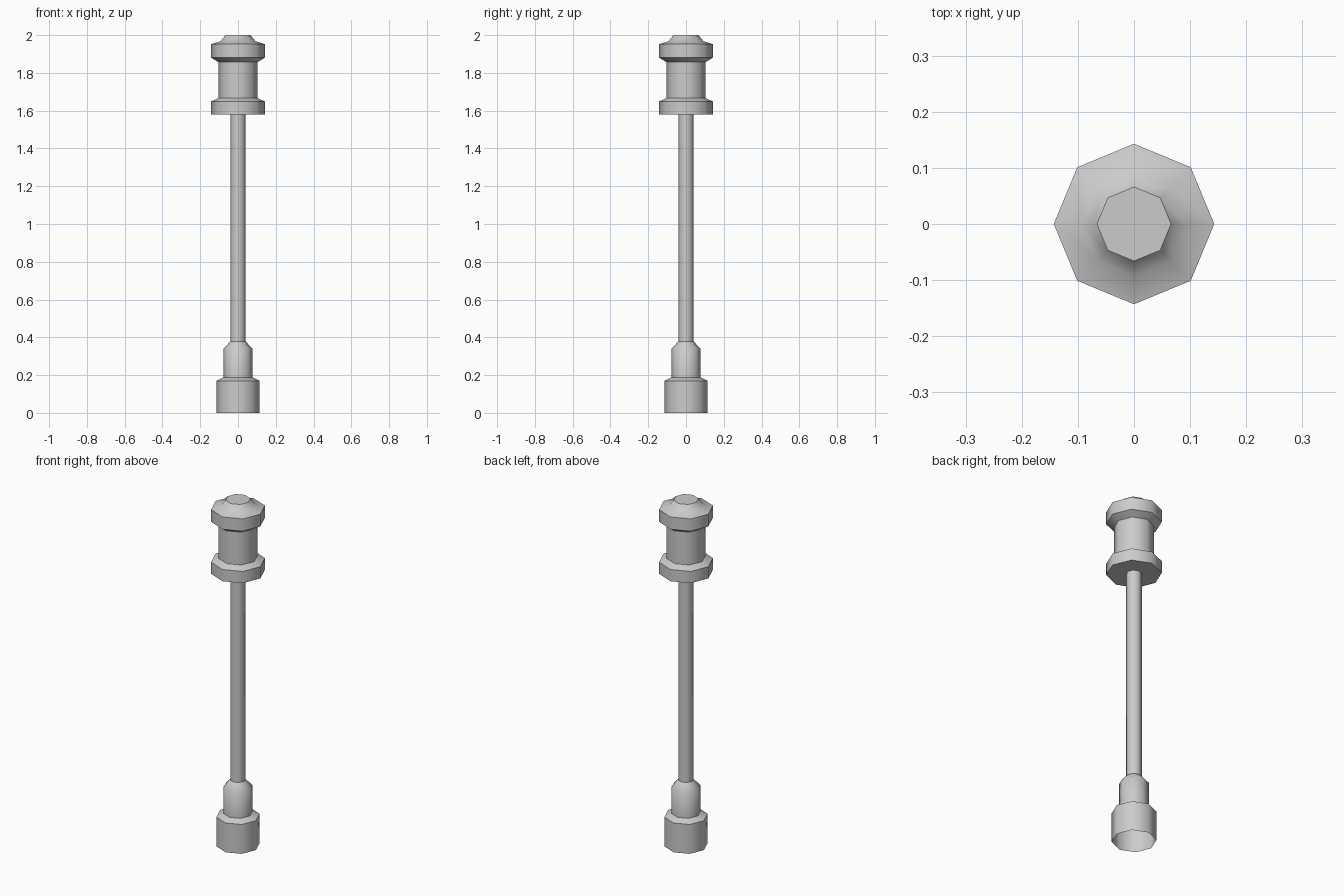
import bpy, bmesh
from math import cos, sin, pi, radians

if "Cube" in bpy.data.objects:
    bpy.data.objects.remove(bpy.data.objects["Cube"])

SIDES = 8


def lathe(name, profile, cap_top=False):
    """Turn a (radius, height) profile into an eight-sided solid."""
    bm = bmesh.new()
    rings = [[bm.verts.new((r * cos(2 * pi * i / SIDES), r * sin(2 * pi * i / SIDES), z))
              for i in range(SIDES)] for r, z in profile]
    for low, high in zip(rings, rings[1:]):
        for i in range(SIDES):
            j = (i + 1) % SIDES
            bm.faces.new((low[i], low[j], high[j], high[i]))
    if cap_top:
        bm.faces.new(rings[-1])
    mesh = bpy.data.meshes.new(name)
    bm.to_mesh(mesh)
    bm.free()
    obj = bpy.data.objects.new(name, mesh)
    bpy.context.collection.objects.link(obj)
    bpy.ops.object.select_all(action='DESELECT')
    obj.select_set(True)
    bpy.context.view_layer.objects.active = obj
    bpy.ops.object.shade_smooth_by_angle(angle=radians(46))
    return obj


# stepped foot, open underneath
lathe("base", [(0.115, 0), (0.115, 0.17), (0.077, 0.188), (0.077, 0.34), (0.04, 0.378)])

# slim post
lathe("pole", [(0.04, 0.378), (0.04, 1.58)])

# lamp head: lower collar, body, upper collar and small cap
lathe("lamp_head", [(0.04, 1.58), (0.143, 1.58), (0.143, 1.648), (0.104, 1.667),
                    (0.104, 1.857), (0.143, 1.881), (0.143, 1.952),
                    (0.093, 1.967), (0.066, 2.0)], cap_top=True)
